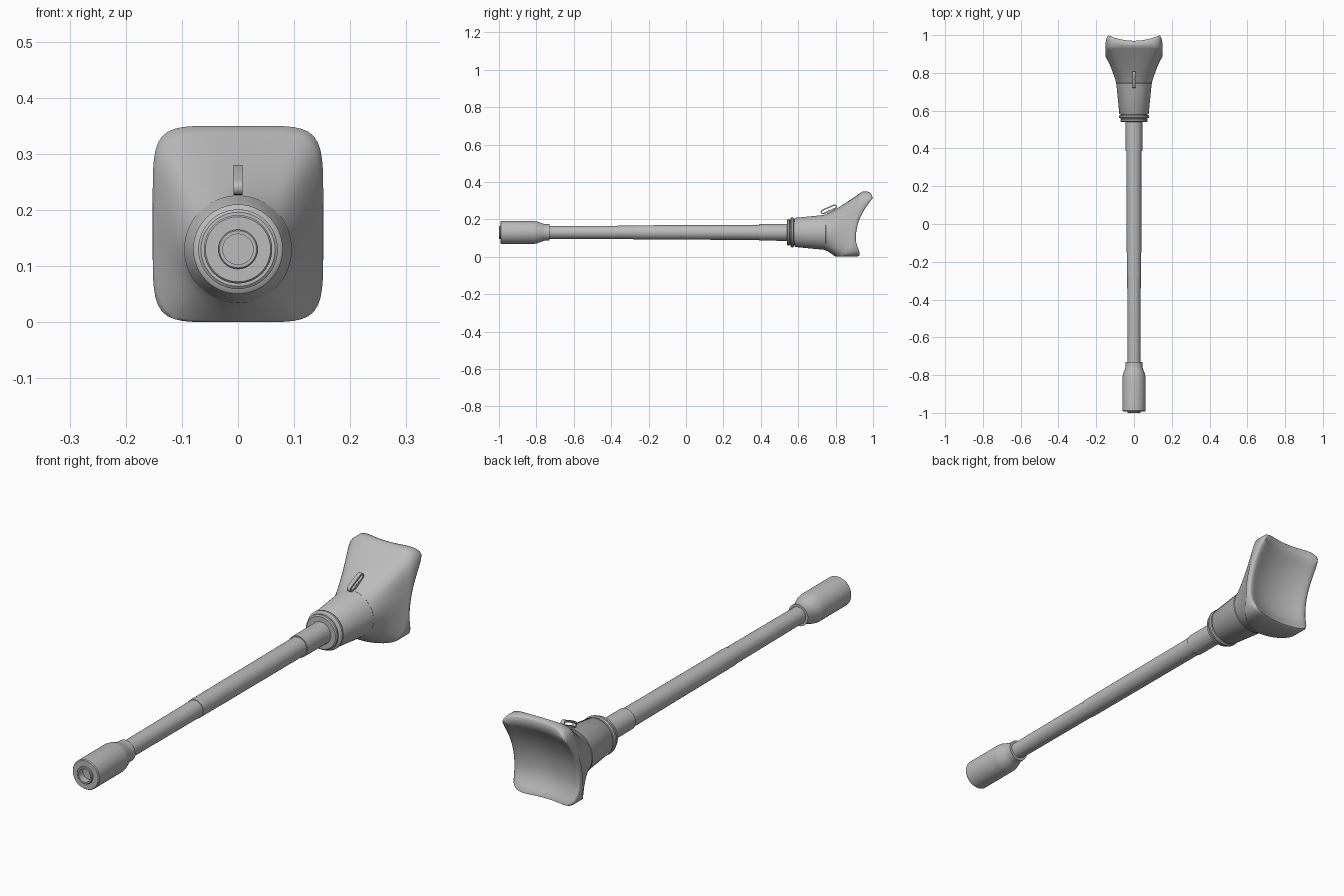
import bpy, bmesh, math
from math import sin, cos, pi

if "Cube" in bpy.data.objects:
    bpy.data.objects.remove(bpy.data.objects["Cube"])

AXIS_Z = 0.13          # height of the barrel axis
grey = bpy.data.materials.new("plain grey")
grey.diffuse_color = (0.5, 0.5, 0.5, 1)
grey.use_nodes = True
grey.node_tree.nodes["Principled BSDF"].inputs["Base Color"].default_value = grey.diffuse_color


def finish(bm, name, angle=35):
    bmesh.ops.recalc_face_normals(bm, faces=bm.faces)
    me = bpy.data.meshes.new(name)
    bm.to_mesh(me)
    bm.free()
    ob = bpy.data.objects.new(name, me)
    bpy.context.collection.objects.link(ob)
    me.materials.append(grey)
    bpy.ops.object.select_all(action='DESELECT')
    ob.select_set(True)
    bpy.context.view_layer.objects.active = ob
    bpy.ops.object.shade_smooth_by_angle(angle=math.radians(angle))
    return ob


def bridge(bm, a, b):
    n = len(a)
    for i in range(n):
        bm.faces.new((a[i], a[(i + 1) % n], b[(i + 1) % n], b[i]))


def turned(name, profile, n=48):
    """Revolve (y, radius) pairs about the barrel axis and cap both ends."""
    bm = bmesh.new()
    loops = [[bm.verts.new((r * cos(2 * pi * i / n), y, AXIS_Z + r * sin(2 * pi * i / n)))
              for i in range(n)] for y, r in profile]
    for a, b in zip(loops, loops[1:]):
        bridge(bm, a, b)
    bm.faces.new(loops[0])
    bm.faces.new(loops[-1])
    return finish(bm, name)


# Muzzle with raised lip and shallow bore
turned("muzzle", [(-0.97, 0.027), (-1.0, 0.027), (-1.0, 0.033), (-0.998, 0.035),
                  (-0.992, 0.035), (-0.992, 0.058), (-0.988, 0.061), (-0.81, 0.061),
                  (-0.795, 0.058), (-0.765, 0.047), (-0.755, 0.044), (-0.73, 0.044),
                  (-0.73, 0.03)])
# Barrel, thickening toward the rear, and its collar
turned("barrel", [(-0.75, 0.034), (-0.28, 0.036), (-0.28, 0.038), (0.40, 0.040)])
turned("barrel_collar", [(0.39, 0.036), (0.39, 0.044), (0.56, 0.045)])
# Grooved rings
turned("grooved_rings", [(0.54, 0.044), (0.54, 0.066), (0.544, 0.071), (0.552, 0.071),
                         (0.556, 0.066), (0.558, 0.066), (0.56, 0.076), (0.564, 0.080),
                         (0.572, 0.080), (0.576, 0.076), (0.577, 0.068), (0.585, 0.068)])
# Tapered sleeve
turned("sleeve", [(0.58, 0.06), (0.58, 0.074), (0.585, 0.078), (0.738, 0.093),
                  (0.745, 0.096), (0.75, 0.094), (0.76, 0.08)])


# Flared stock: round at the sleeve, rounded rectangle at the pad
def rim(a, s=1.0):
    c, d = cos(a), sin(a)
    r = s * (abs(c) ** 6 + abs(d) ** 6) ** (-1 / 6)
    return 0.152 * r * c, 0.175 + 0.175 * r * d


def front_y(x, z):
    side = min(1, (x / 0.152) ** 2)
    low = 0.80 + 0.08 * side
    k = min(1, z / 0.35)
    return low + (0.945 - low) * k ** 1.3


def back_y(x, z):
    bend = 2.0 if z > 0.1 else 4.0
    y = min(0.998, 0.908 + bend * (z - 0.1) ** 2)
    return y - 0.028 * max(0, 1 - (x / 0.135) ** 2)


bm = bmesh.new()
N = 96
angles = [2 * pi * i / N for i in range(N)]
loops = []
for k in range(13):
    t = k / 12
    loop = []
    for a in angles:
        x, z = rim(a)
        w = t ** 1.12
        cx, cz = 0.093 * cos(a), AXIS_Z + 0.093 * sin(a)
        y = 0.742 + (front_y(x, z) - 0.742) * t
        loop.append(bm.verts.new((cx + (x - cx) * w, y, cz + (z - cz) * w)))
    loops.append(loop)
for s, dy in [(1, 0.02), (0.992, 0.01), (0.975, 0.003), (0.95, 0)] + [(0.85 - 0.1 * j, 0) for j in range(9)]:
    loop = []
    for a in angles:
        x, z = rim(a, s)
        loop.append(bm.verts.new((x, back_y(x, z) - dy, z)))
    loops.append(loop)
for a, b in zip(loops, loops[1:]):
    bridge(bm, a, b)
bm.faces.new(loops[0])
bm.faces.new(loops[-1])
finish(bm, "stock", 50)


# Slotted link on top of the stock, with a foot joining it to the stock
def stadium(bm, x, p, q, r, n=8):
    tilt = math.atan2(q[1] - p[1], q[0] - p[0])
    out = []
    for c, start in ((q, tilt - pi / 2), (p, tilt + pi / 2)):
        for i in range(n + 1):
            a = start + pi * i / n
            out.append(bm.verts.new((x, c[0] + r * cos(a), c[1] + r * sin(a))))
    return out


P, Q = (0.733, 0.240), (0.795, 0.267)
bm = bmesh.new()
ring = [stadium(bm, x, P, Q, r) for x, r in
        ((-0.008, 0.013), (0.008, 0.013), (0.008, 0.006), (-0.008, 0.006))]
for i in range(4):
    bridge(bm, ring[i], ring[(i + 1) % 4])
finish(bm, "top_link")

bm = bmesh.new()
section = [(0.752, 0.215), (0.80, 0.235), (0.785, 0.257), (0.755, 0.244)]
ends = [[bm.verts.new((x, y, z)) for y, z in section] for x in (-0.007, 0.007)]
bridge(bm, *ends)
for e in ends:
    bm.faces.new(e)
finish(bm, "link_foot")
